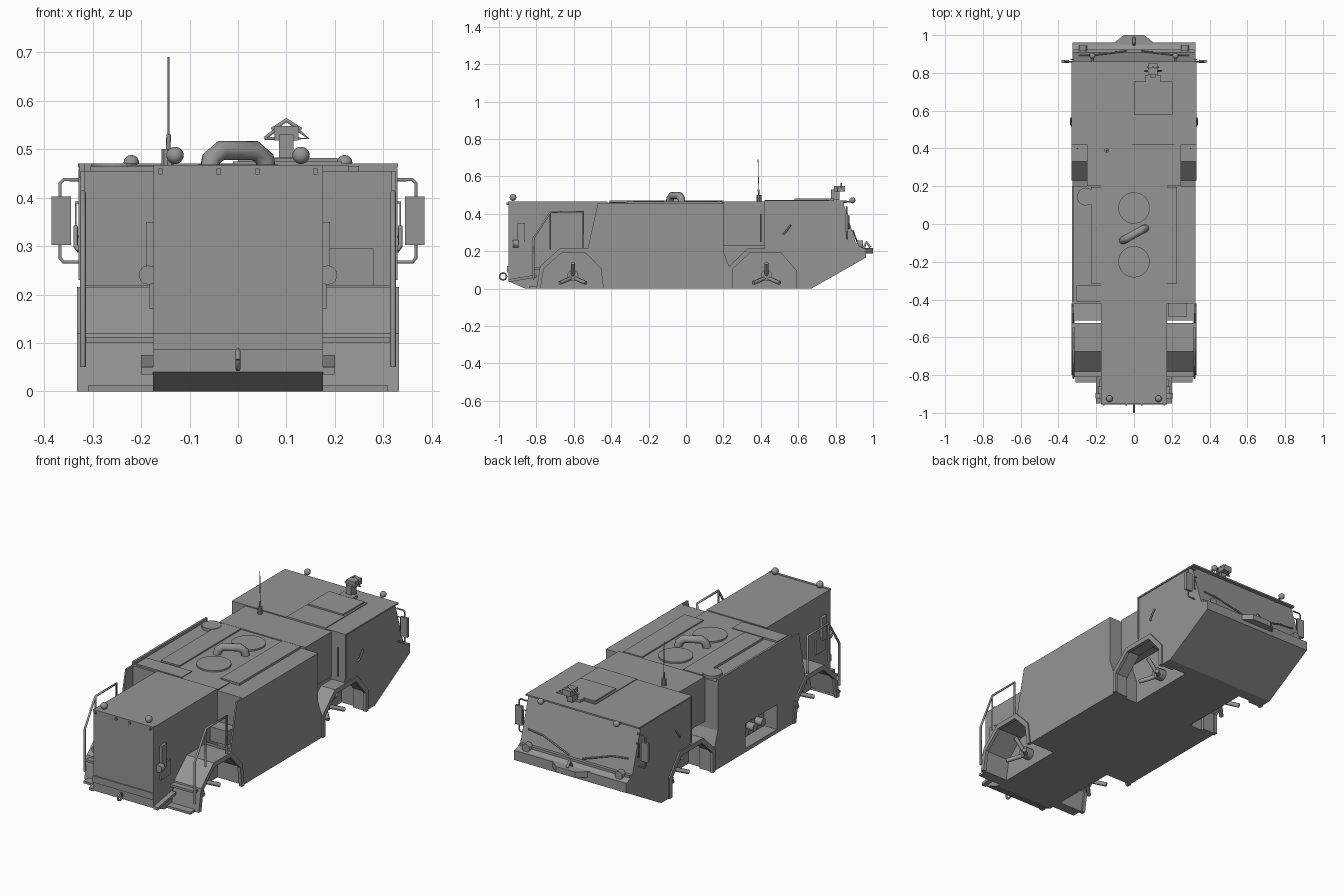
import bpy
import bmesh
from math import pi, radians
from mathutils import Matrix, Vector

default_cube = bpy.data.objects.get("Cube")
if default_cube:
    bpy.data.objects.remove(default_cube, do_unlink=True)

grey = bpy.data.materials.new("plain grey")
grey.use_nodes = True
grey.diffuse_color = (.3, .3, .3, 1)
grey.node_tree.nodes["Principled BSDF"].inputs["Base Color"].default_value = grey.diffuse_color


def add_object(name, mesh):
    mesh.materials.clear()
    mesh.materials.append(grey)
    obj = bpy.data.objects.new(name, mesh)
    bpy.context.scene.collection.objects.link(obj)
    return obj


def finish(name, bm):
    bmesh.ops.recalc_face_normals(bm, faces=bm.faces)
    mesh = bpy.data.meshes.new(name)
    bm.to_mesh(mesh)
    bm.free()
    return add_object(name, mesh)


def prism(name, outline, start, end, axis="x"):
    """Extrude an outline of (y, z) along x, or of (x, y) along z."""
    bm = bmesh.new()
    place = (lambda p, s: (s, p[0], p[1])) if axis == "x" else (lambda p, s: (p[0], p[1], s))
    face = bm.faces.new([bm.verts.new(place(p, start)) for p in outline])
    moved = bmesh.ops.extrude_face_region(bm, geom=[face])["geom"]
    shift = Vector(place((0, 0), end - start))
    bmesh.ops.translate(bm, vec=shift, verts=[v for v in moved if isinstance(v, bmesh.types.BMVert)])
    return finish(name, bm)


def box(name, x, y, z):
    """Box from (low, high) ranges."""
    return prism(name, [(y[0], z[0]), (y[1], z[0]), (y[1], z[1]), (y[0], z[1])], x[0], x[1])


def strip(name, path, thickness, x0, x1):
    """Bent plate following a (y, z) path, thickened towards the ground centre."""
    middle = (path[0][0] + path[-1][0]) / 2
    half = abs(path[-1][0] - path[0][0]) / 2
    shrink = 1 - thickness / half
    inner = [(middle + (y - middle) * shrink, z * shrink) for y, z in reversed(path)]
    return prism(name, path + inner, x0, x1)


def tube(name, path, radius, sides=8):
    curve = bpy.data.curves.new(name + " path", "CURVE")
    curve.dimensions = "3D"
    curve.bevel_depth = radius
    curve.bevel_resolution = max(0, sides // 4 - 1)
    curve.use_fill_caps = True
    spline = curve.splines.new("POLY")
    spline.points.add(len(path) - 1)
    for point, co in zip(spline.points, path):
        point.co = (*co, 1)
    helper = bpy.data.objects.new(name + " helper", curve)
    bpy.context.scene.collection.objects.link(helper)
    graph = bpy.context.evaluated_depsgraph_get()
    mesh = bpy.data.meshes.new_from_object(helper.evaluated_get(graph))
    bpy.data.objects.remove(helper, do_unlink=True)
    obj = add_object(name, mesh)
    for face in obj.data.polygons:
        face.use_smooth = len(face.vertices) == 4
    return obj


def disc(name, centre, radius, height, sides=24, turn=None):
    bm = bmesh.new()
    matrix = Matrix.Translation(centre) @ (turn or Matrix())
    bmesh.ops.create_cone(bm, cap_ends=True, segments=sides, radius1=radius,
                          radius2=radius, depth=height, matrix=matrix)
    return finish(name, bm)


def ball(name, centre, radius):
    bm = bmesh.new()
    bmesh.ops.create_uvsphere(bm, u_segments=12, v_segments=8, radius=radius,
                              matrix=Matrix.Translation(centre))
    obj = finish(name, bm)
    obj.data.shade_smooth()
    return obj


# Central hull with engine housing, mid core and raised link to the cab
prism("engine_hull", [(-.95, .04), (-.86, 0), (-.42, 0), (-.42, .465), (-.95, .465)], -.175, .175)
box("mid_core", (-.175, .175), (-.42, .2), (0, .46))
box("lower_link", (-.175, .175), (.2, .42), (0, .3))
box("upper_link", (-.25, .25), (.2, .42), (.23, .465))
prism("cab_core", [(.42, 0), (.67, 0), (.96, .165), (.96, .21), (.91, .235), (.84, .465), (.42, .465)], -.175, .175)

arch_front = [(-.8, 0), (-.78, .12), (-.675, .215), (-.525, .215)]
arch_rear = [(.23, 0), (.23, .12), (.33, .215), (.52, .215), (.61, .11), (.61, 0)]
mid_outline = [(-.42, 0), (.23, 0), (.23, .12), (.2, .2), (.2, .455), (-.42, .455)]
cab_outline = [(.42, .465), (.42, .215), (.52, .21), (.61, .11), (.61, 0), (.67, 0),
               (.96, .165), (.96, .21), (.91, .235), (.84, .465)]
skin_outline = [(-.42, 0), (-.435, .1), (-.525, .215), (-.472, .455), (-.42, .455)]

side_pods = {}
for side, label in ((1, "left"), (-1, "right")):
    def span(a, b):
        return sorted((side * a, side * b))

    # Body pods, fenders and wheel arch rims
    side_pods[label] = prism(label + "_mid_pod", mid_outline, *span(.17, .325))
    prism(label + "_cab_pod", cab_outline, *span(.17, .325))
    prism(label + "_front_skin", skin_outline, *span(.317, .325))
    prism(label + "_mid_fender", [(-.42, .09), (-.51, .205), (-.51, .22), (-.42, .105)], *span(.175, .32))
    strip(label + "_front_fender", arch_front + [(-.525, .2)], .012, *span(.175, .325))
    strip(label + "_front_rim", arch_front + [(-.435, .12), (-.42, 0)], .022, *span(.315, .332))
    strip(label + "_rear_fender", arch_rear, .015, *span(.25, .325))
    strip(label + "_rear_rim", arch_rear, .022, *span(.315, .332))
    box(label + "_step", span(.175, .31), (-.84, -.785), (.0, .012))
    box(label + "_step_tread", span(.175, .315), (-.81, -.775), (.1, .112))
    prism(label + "_tread_link", [(-.95, .05), (-.8, .075), (-.8, .06), (-.95, .035)], *span(.175, .2))

    # Bare axle stubs with three bolts each
    for end, y in (("front", -.605), ("rear", .43)):
        disc(f"{label}_{end}_axle", (side * .19, y, .07), .03, .06, 12, Matrix.Rotation(pi / 2, 4, "Y"))
        for number, (dy, dz) in enumerate(((0, .075), (-.07, -.03), (.07, -.03))):
            tube(f"{label}_{end}_spoke_{number}", [(side * .2, y, .06),
                 (side * .27, y + dy, .06 + dz)], .011)

    # Handrail over the front fender
    rail = side * .32
    tube(label + "_handrail", [(rail, -.815, .05), (rail, -.815, .27), (rail, -.725, .41),
                               (rail, -.55, .41), (rail, -.55, .21)], .006)
    tube(label + "_rail_post", [(rail, -.725, .41), (rail, -.725, .21)], .005)

    # Mirrors on tubular brackets
    tube(label + "_mirror_bracket", [(side * x, .86, z) for x, z in
         ((.32, .437), (.36, .437), (.367, .43), (.367, .275), (.36, .267), (.32, .267))], .004)
    box(label + "_mirror", span(.345, .385), (.853, .867), (.302, .402))
    tube(label + "_cab_grip", [(side * x, .87, z) for x, z in
         ((.32, .39), (.335, .39), (.335, .32), (.32, .32))], .003)

    # Door seam and latch, roof rail, lamps
    box(label + "_door_edge", span(.324, .329), (.42, .428), (.23, .46))
    tube(label + "_door_latch", [(side * .328, .52, .29), (side * .335, .53, .3), (side * .335, .56, .34)], .005)
    for y in (.4, .435):
        tube(label + f"_grab_{y}", [(side * .3, y, .25), (side * .3, y, .4)], .004)
    ball(label + "_engine_lamp", (side * .13, -.925, .487), .018)
    ball(label + "_cab_lamp", (side * .22, .89, .472), .016)
    tube(label + "_lamp_arm", [(side * .22, .84, .462), (side * .22, .89, .466)], .005)
    box(label + "_roof_panel", span(.12, .228), (-.315, .195), (.45, .467))
    box(label + "_engine_vent", span(.17, .183), (-.9, -.82), (.17, .25))
    box(label + "_engine_plate", span(.17, .19), (-.9, -.86), (.23, .35))
    disc(label + "_head_lamp", (side * .185, -.91, .24), .02, .03, 12, Matrix.Rotation(pi / 2, 4, "X"))

    # Windscreen wipers and headlamps on the cab end
    tube(label + "_wiper", [(side * .04, .915, .25), (side * .2, .896, .3), (side * .29, .893, .31)], .004)
    disc(label + "_cab_headlamp", (side * .27, .93, .235), .022, .03, 12, Matrix.Rotation(pi / 2, 4, "X"))

# Service recess in the right pod
cutter = box("recess_cutter", (-.4, -.25), (-.29, -.03), (.02, .15))
cutter.hide_render = True
cutter.hide_viewport = True
cutter.display_type = "WIRE"
recess = side_pods["right"].modifiers.new("recess", "BOOLEAN")
recess.object = cutter
recess.solver = "EXACT"
for y in (-.09, -.16, -.23):
    disc("recess_port", (-.265, y, .07), .02, .05, 12, Matrix.Rotation(pi / 2, 4, "Y"))

# Roof fittings on the mid body
box("right_roof_lip", (-.328, -.317), (-.41, .2), (.44, .47))
for y in (.085, -.2):
    disc("roof_hatch", (0, y, .462), .083, .012, 32)
disc("filler_cap", (-.255, .145, .46), .047, .02)
box("roof_bay", (-.305, -.04), (-.41, -.325), (.45, .464))
box("front_locker", (.18, .28), (-.49, -.42), (.22, .295))
tube("exhaust_pipe", [(x, x * .55 - .055, z) for x, z in
     ((-.06, .45), (-.055, .48), (-.035, .497), (.035, .497), (.055, .48), (.06, .45))], .021, 12)

# Engine end: panel seams, bolts, tow eye
box("engine_top_seam", (-.175, .175), (-.953, -.94), (.457, .467))
box("engine_lower_panel", (-.175, .175), (-.956, -.94), (.085, .12))
for x in (-.16, -.04, .04, .16):
    box("engine_clip", (x - .004, x + .004), (-.96, -.94), (.448, .46))
eye = [(0, -.978 + dy, .065 + dz) for dy, dz in
       ((-.019, 0), (-.013, .014), (0, .019), (.013, .014), (.019, 0), (.013, -.014), (0, -.019), (-.013, -.014))]
tube("tow_eye", eye + eye[:1], .005)

# Cab roof, hatch and aerial
box("cab_roof", (-.33, .33), (.42, .86), (.462, .47))
box("hatch_frame", (-.01, .215), (.42, .765), (.465, .474))
box("hatch_lid", (0, .205), (.58, .755), (.47, .482))
disc("aerial_base", (-.145, .39, .48), .013, .04, 10)
tube("aerial", [(-.143, .39, .48), (-.143, .385, .69)], .002)
tube("aerial_spring", [(-.145, .39, .48), (-.143, .388, .53)], .005)

# Roof camera on its pedestal
box("camera_foot", (.06, .14), (.75, .79), (.47, .483))
box("camera_post", (.085, .115), (.775, .82), (.475, .53))
box("camera_head", (.075, .125), (.79, .85), (.518, .548))
tube("camera_hood", [(.07, .83, .54), (.1, .83, .56), (.13, .83, .54)], .005)
tube("camera_guard", [(.055, .81, .522), (.08, .81, .542), (.12, .81, .542), (.145, .81, .522), (.055, .81, .522)], .004)

# Cab bumper with wedge nose and grille bar
box("bumper", (-.325, .325), (.92, .962), (.165, .215))
prism("bumper_nose", [(-.11, .955), (-.055, 1), (.055, 1), (.11, .955)], .187, .217, "z")
tube("cab_hook", [(0, .95, .215), (0, .965, .25), (0, .985, .22)], .008)
box("windscreen_sill", (-.32, .32), (.88, .925), (.225, .24))
